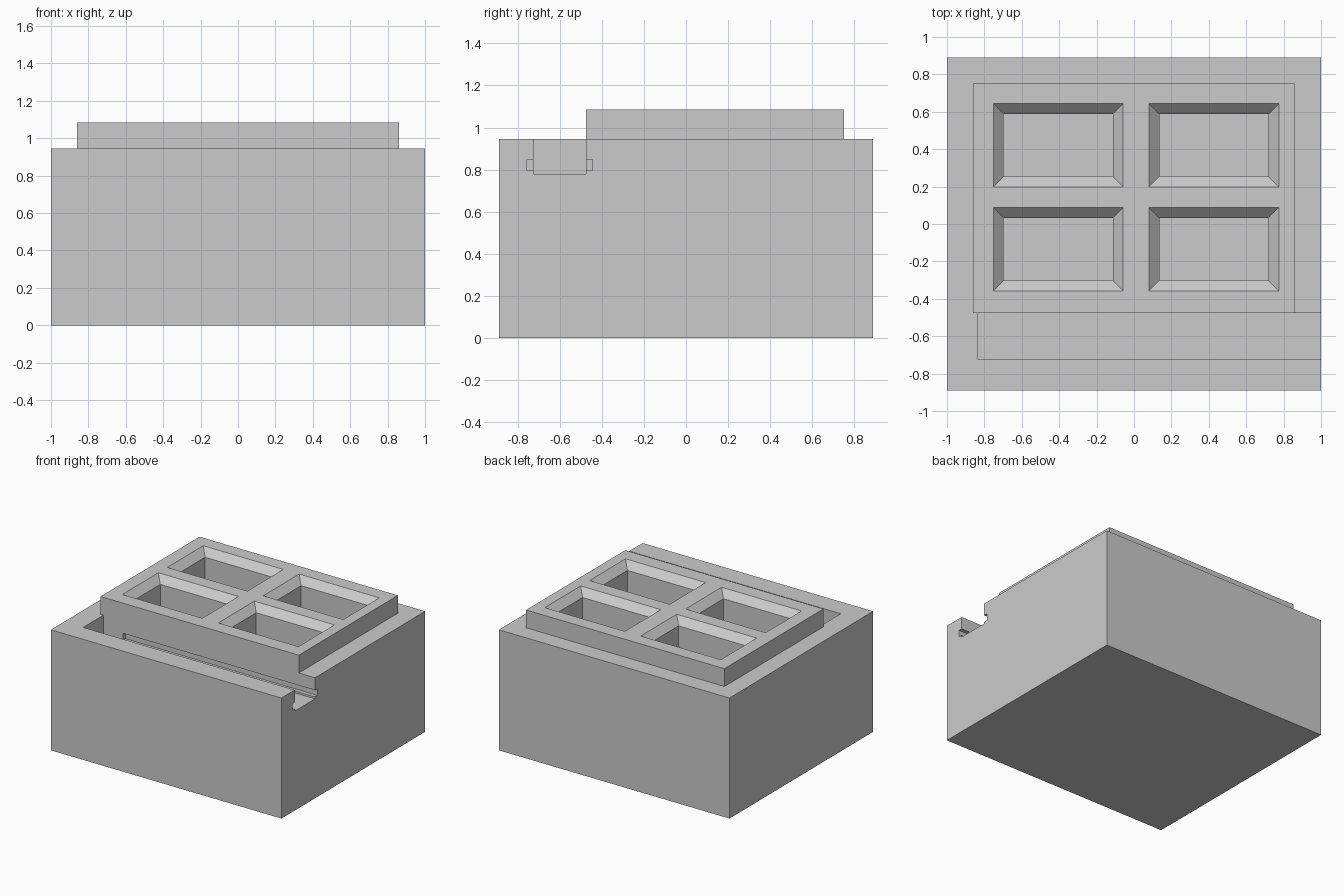
import bpy
import bmesh

if "Cube" in bpy.data.objects:
    bpy.data.objects.remove(bpy.data.objects["Cube"], do_unlink=True)

grey = bpy.data.materials.new("light grey")
grey.use_nodes = True
GREY = (0.6, 0.6, 0.6, 1)
grey.diffuse_color = GREY
grey.node_tree.nodes["Principled BSDF"].inputs["Base Color"].default_value = GREY


def stack(name, x, y, levels):
    """Solid with a rectangular section; levels are (height, outward growth)."""
    bm = bmesh.new()
    rings = []
    for z, grow in levels:
        x0, x1, y0, y1 = x[0] - grow, x[1] + grow, y[0] - grow, y[1] + grow
        rings.append([bm.verts.new((px, py, z))
                      for px, py in ((x0, y0), (x1, y0), (x1, y1), (x0, y1))])
    bm.faces.new(rings[0][::-1])
    bm.faces.new(rings[-1])
    for low, high in zip(rings, rings[1:]):
        for i in range(4):
            j = (i + 1) % 4
            bm.faces.new((low[i], low[j], high[j], high[i]))
    mesh = bpy.data.meshes.new(name)
    bm.to_mesh(mesh)
    bm.free()
    mesh.materials.append(grey)
    obj = bpy.data.objects.new(name, mesh)
    bpy.context.collection.objects.link(obj)
    return obj


def box(name, x, y, z):
    return stack(name, x, y, [(z[0], 0), (z[1], 0)])


def combine(target, tool, operation):
    """Apply a boolean and discard the tool."""
    mod = target.modifiers.new(operation, "BOOLEAN")
    mod.operation = operation
    mod.solver = "EXACT"
    mod.object = tool
    bpy.context.view_layer.objects.active = target
    bpy.ops.object.modifier_apply(modifier=mod.name)
    bpy.data.objects.remove(tool, do_unlink=True)


TOP, RIM = 0.945, 1.085
FLOOR = 0.15
BEVEL = 0.055
SLOT_Y = (-0.725, -0.475)

# Main block with the raised rim
block = box("storage_block", (-1, 1), (-0.89, 0.89), (0, TOP))
combine(block, box("rim", (-0.86, 0.86), (SLOT_Y[1], 0.752), (TOP, RIM)), "UNION")

# Slot along the front, open at the left end, with a side groove
combine(block, box("slot_cutter", (-0.835, 1.1), SLOT_Y, (0.78, TOP + 0.05)), "DIFFERENCE")
combine(block, box("groove_cutter", (-0.665, 1.1), (SLOT_Y[0] - 0.03, SLOT_Y[1] + 0.03),
                   (0.795, 0.848)), "DIFFERENCE")

# Four deep pockets with bevelled mouths
levels = [(FLOOR, 0), (RIM - BEVEL, 0), (RIM, BEVEL), (RIM + 0.1, BEVEL)]
for x in ((-0.697, -0.113), (0.135, 0.72)):
    for y in ((-0.303, 0.033), (0.253, 0.588)):
        combine(block, stack("pocket_cutter", x, y, levels), "DIFFERENCE")
